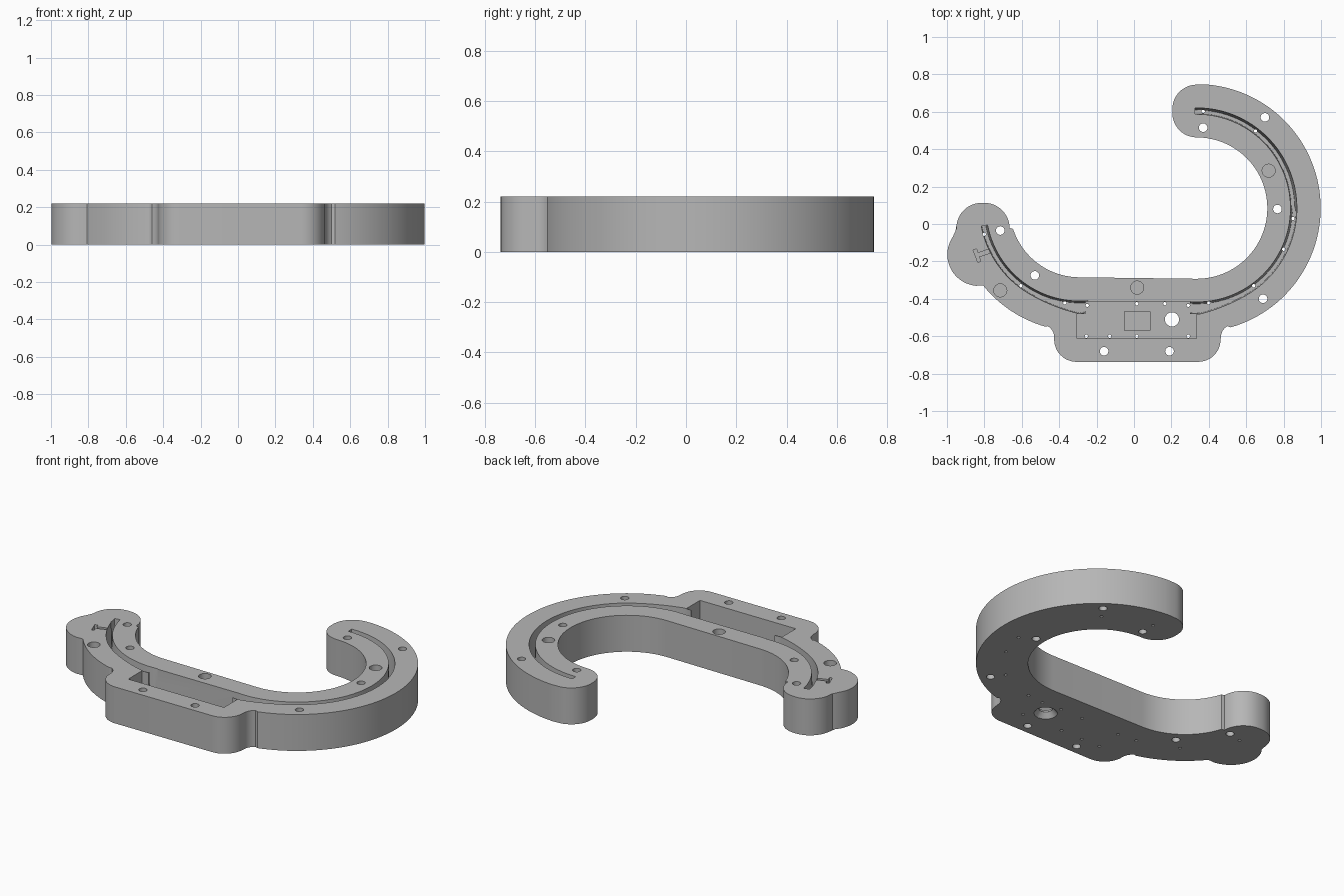
import bpy, bmesh
from math import cos, sin, pi, radians

if "Cube" in bpy.data.objects:
    bpy.data.objects.remove(bpy.data.objects["Cube"])

H, FLOOR = 0.22, 0.04
CR, CL = (0.335, 0.085), (-0.29, 0.09)   # centres of the right and left bends

grey = bpy.data.materials.new("plain grey")
grey.diffuse_color = (0.47, 0.47, 0.47, 1)
grey.use_nodes = True
grey.node_tree.nodes["Principled BSDF"].inputs["Base Color"].default_value = grey.diffuse_color


def arc(c, r, a0, a1, n=12):
    return [(c[0] + r * cos(radians(a0 + (a1 - a0) * i / n)),
             c[1] + r * sin(radians(a0 + (a1 - a0) * i / n))) for i in range(n + 1)]


def loft(bm, low, high, z0, z1):
    """Closed solid between two matching outlines."""
    a = [bm.verts.new((x, y, z0)) for x, y in low]
    b = [bm.verts.new((x, y, z1)) for x, y in high]
    n = len(a)
    for i in range(n):
        j = (i + 1) % n
        bm.faces.new((a[i], a[j], b[j], b[i]))
    bm.faces.new(a[::-1])
    bm.faces.new(b)


def make(name, solids):
    bm = bmesh.new()
    for low, high, z0, z1 in solids:
        loft(bm, low, high, z0, z1)
    bmesh.ops.recalc_face_normals(bm, faces=bm.faces)
    me = bpy.data.meshes.new(name)
    bm.to_mesh(me)
    bm.free()
    me.materials.append(grey)
    ob = bpy.data.objects.new(name, me)
    bpy.context.collection.objects.link(ob)
    return ob


def prism(pts, z0, z1):
    return (pts, pts, z0, z1)


def hole(x, y, r, z0=-0.1, z1=H + 0.1, n=24):
    return prism(arc((x, y), r, 0, 360 - 360 / n, n - 1), z0, z1)


def cut(target, name, solids):
    cutter = make(name, solids)
    m = target.modifiers.new(name, 'BOOLEAN')
    m.operation, m.solver, m.object = 'DIFFERENCE', 'EXACT', cutter
    bpy.context.view_layer.objects.active = target
    bpy.ops.object.modifier_apply(modifier=name)
    bpy.data.objects.remove(cutter)


# Hook shaped body outline
outline = (
    arc(CR, 0.378, -90, 90, 40)
    + arc((0.335, 0.593), 0.13, 270, 180)[1:]
    + arc((0.335, 0.615), 0.13, 180, 90)
    + arc(CR, 0.663, 90, -74, 60)[1:]
    + arc((0.533, -0.605), 0.068, 120, 180, 6)      # fillet into the box
    + arc((0.343, -0.617), 0.12, 0, -90)
    + arc((-0.307, -0.617), 0.12, -90, -180)
    + arc((-0.495, -0.605), 0.068, 0, 60, 6)
    + arc(CL, 0.665, -106, -141, 16)
    + arc((-0.83, -0.163), 0.168, -95, -226, 24)    # side lobe
    + arc((-0.815, -0.022), 0.135, 190, 90)         # end lobe
    + arc((-0.80, -0.022), 0.135, 90, 0)
    + arc(CL, 0.375, 198, 270, 24)
)
body = make("hook_body", [prism(outline, 0, H)])


# Curved channels with drafted walls that widen towards the pocket
def channel(c, a0, a1, draft):
    n = 48
    sides = [[], [], [], []]
    for i in range(n + 1):
        a = a0 + (a1 - a0) * i / n
        near = min(abs(a + 90), 30)                  # degrees from the pocket
        inner, outer = 0.502, 0.536 + 0.034 * (1 - near / 30) ** 2
        di, do = draft(a)
        for s, r in zip(sides, (inner, outer, inner + di, outer - do)):
            s.append((c[0] + r * cos(radians(a)), c[1] + r * sin(radians(a))))
    ti, to, bi, bo = sides
    return (bi + bo[::-1], ti + to[::-1], FLOOR, H + 0.001)


cut(body, "right_channel", [channel(
    CR, 91, -96, lambda a: (0.004, 0.012) if a > 0 else (0.010, 0.004))])
cut(body, "left_channel", [channel(CL, -169, -85, lambda a: (0.010, 0.004))])

# Deep pocket in the box, with a narrower mouth at the channels
pocket = [(-0.305, -0.612), (0.335, -0.612), (0.335, -0.482), (0.30, -0.482),
          (0.30, -0.415), (-0.26, -0.415), (-0.26, -0.482), (-0.305, -0.482)]
cut(body, "pocket", [prism(pocket, FLOOR, H + 0.1)])
cut(body, "floor_recess", [prism(
    [(-0.05, -0.57), (0.085, -0.57), (0.085, -0.467), (-0.05, -0.467)], 0.03, 0.1)])

# T shaped slot beside the left channel end
cut(body, "t_slot", [prism(
    [(-0.86, -0.14), (-0.835, -0.205), (-0.82, -0.20), (-0.828, -0.175),
     (-0.77, -0.155), (-0.778, -0.135), (-0.835, -0.155), (-0.842, -0.132)],
    0.10, H + 0.1)])

# Bolt holes, cable hole and blind sockets
bolts = [(-0.715, -0.035), (-0.53, -0.275), (-0.16, -0.68), (0.19, -0.68),
         (0.69, -0.40), (0.767, 0.08), (0.70, 0.57), (0.37, 0.515)]
cut(body, "bolt_holes", [hole(x, y, 0.023) for x, y in bolts])
cut(body, "cable_hole", [hole(0.203, -0.51, 0.038)])
cut(body, "cable_countersink", [(arc((0.203, -0.51), 0.065, 0, 345, 23),
                                 arc((0.203, -0.51), 0.039, 0, 345, 23), -0.001, 0.03)])
sockets = [(0.017, -0.34), (0.72, 0.285), (-0.715, -0.355)]
cut(body, "blind_sockets", [hole(x, y, 0.035, 0.10) for x, y in sockets])

# Tiny drain holes along the channel and the pocket floor
pins = [(-0.80, -0.055), (-0.605, -0.33), (-0.37, -0.422), (-0.25, -0.435),
        (0.015, -0.426), (0.165, -0.426), (0.29, -0.435), (0.40, -0.422),
        (0.64, -0.33), (0.80, -0.135), (0.85, 0.03), (0.65, 0.497), (0.37, 0.602),
        (-0.255, -0.60), (-0.13, -0.60), (0.015, -0.60), (0.29, -0.60)]
cut(body, "pin_holes", [hole(x, y, 0.009, n=10) for x, y in pins])

# Smooth curved walls, crisp edges
body.select_set(True)
bpy.context.view_layer.objects.active = body
bpy.ops.object.shade_smooth_by_angle(angle=radians(30))
